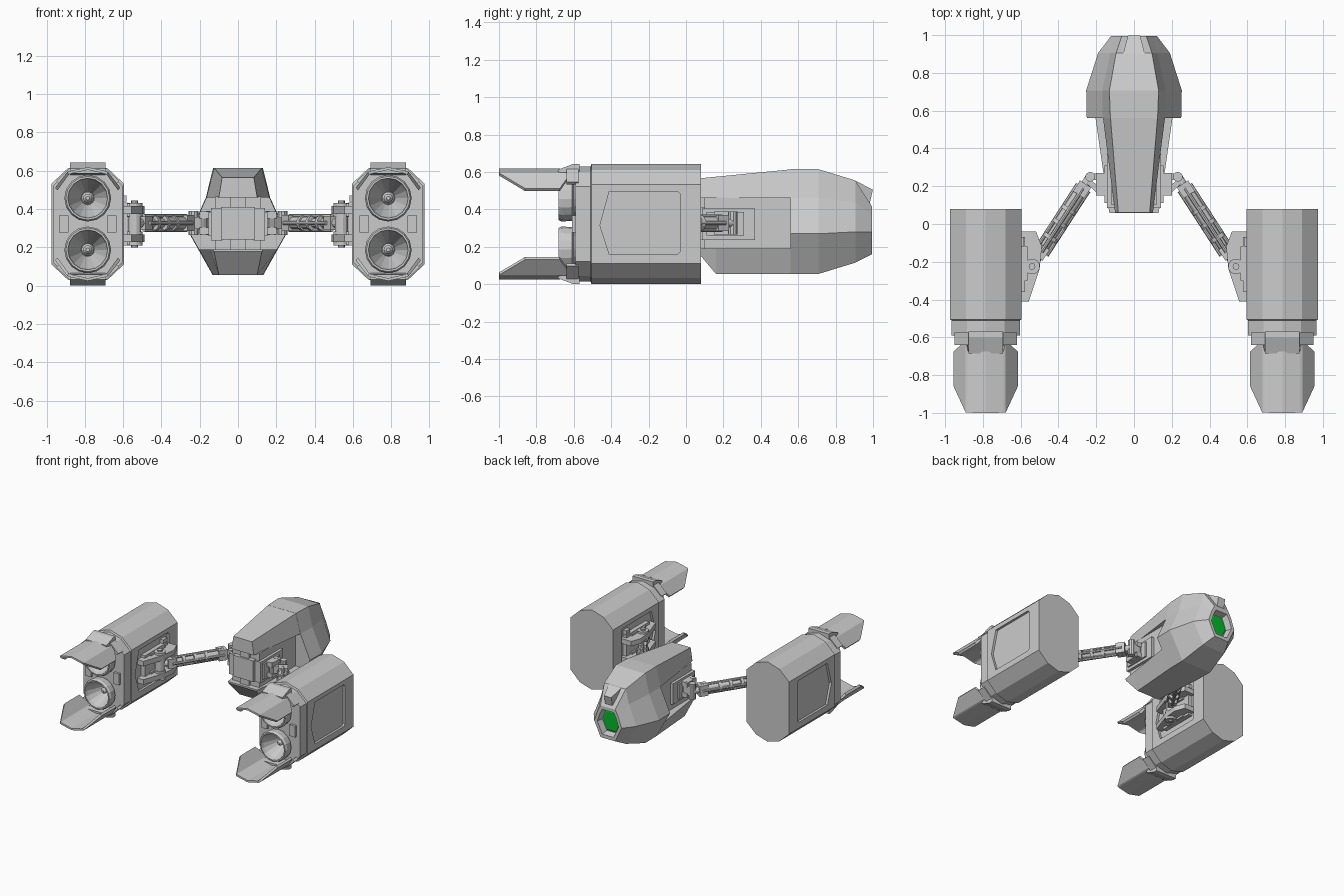
import bpy, bmesh, math
from mathutils import Vector

if "Cube" in bpy.data.objects:
    bpy.data.objects.remove(bpy.data.objects["Cube"])

EX, EZ = 0.785, 0.322      # engine axis (right side)


def add_loft(bm, sections, closed_ends=True):
    """Skin a row of equal-length closed point loops."""
    rows = [[bm.verts.new(p) for p in s] for s in sections]
    n = len(rows[0])
    for a, b in zip(rows, rows[1:]):
        for i in range(n):
            j = (i + 1) % n
            bm.faces.new((a[i], a[j], b[j], b[i]))
    if closed_ends:
        bm.faces.new(rows[0])
        bm.faces.new(rows[-1])


def add_rod(bm, p, q, r, n=10, r2=None):
    p, q = Vector(p), Vector(q)
    d = (q - p).normalized()
    u = d.orthogonal().normalized()
    v = d.cross(u)
    ring = lambda c, rad: [c + (u * math.cos(t) + v * math.sin(t)) * rad
                           for t in (2 * math.pi * i / n for i in range(n))]
    add_loft(bm, [ring(p, r), ring(q, r if r2 is None else r2)])


def add_beam(bm, p, q, w, h):
    """Box running from p to q; w is the level width, h the height."""
    p, q = Vector(p), Vector(q)
    s = (q - p).normalized().cross(Vector((0, 0, 1))).normalized() * w / 2
    up = Vector((0, 0, h / 2))
    add_loft(bm, [[c + s + up, c - s + up, c - s - up, c + s - up] for c in (p, q)])


def add_box(bm, x0, x1, y0, y1, z0, z1):
    add_loft(bm, [[(x, y0, z0), (x, y1, z0), (x, y1, z1), (x, y0, z1)] for x in (x0, x1)])


def add_lathe(bm, c, profile, n=16):
    """Spin (radius, y) pairs round an axis along y."""
    add_loft(bm, [[(c[0] + r * math.cos(2 * math.pi * i / n), y,
                    c[1] + r * math.sin(2 * math.pi * i / n)) for i in range(n)]
                  for r, y in profile])


def finish(name, bm, mirror=True):
    bmesh.ops.recalc_face_normals(bm, faces=bm.faces)
    me = bpy.data.meshes.new(name)
    bm.to_mesh(me)
    bm.free()
    ob = bpy.data.objects.new(name, me)
    bpy.context.collection.objects.link(ob)
    if mirror:
        ob.modifiers.new("mirror", 'MIRROR')
    return ob


def hull(y, half):
    """Symmetric cross-section at y from right-hand (x, z) points."""
    pts = half + [(-x, z) for x, z in reversed(half)]
    return [(x, y, z) for x, z in pts]


# ---- Central pod: nose shell with hollow eye socket
nose = [(.065, .415), (.09, .37), (.122, .28), (.065, .16)]
inner = lambda k: [(x * k, .288 + (z - .288) * k) for x, z in nose]
bm = bmesh.new()
add_loft(bm, [hull(.56, [(.125, .615), (.165, .46), (.25, .27), (.13, .055)]),
              hull(.708, [(.13, .615), (.168, .46), (.253, .27), (.132, .055)]),
              hull(.905, [(.095, .555), (.125, .44), (.19, .28), (.1, .115)]),
              hull(.995, nose), hull(.995, inner(.78)), hull(.945, inner(.68))])
finish("pod_shell", bm, False)

# Green eye
bm = bmesh.new()
add_loft(bm, [hull(.944, inner(.66)), hull(.952, inner(.55))])
eye = finish("eye_lens", bm, False)
green = bpy.data.materials.new("green")
green.diffuse_color = (0.0, 0.5, 0.02, 1)
green.use_nodes = True
green.node_tree.nodes["Principled BSDF"].inputs["Base Color"].default_value = green.diffuse_color
eye.data.materials.append(green)

# Upper and lower rear wedges
bm = bmesh.new()
add_loft(bm, [hull(.57, [(.125, .615), (.165, .46)]), hull(.06, [(.083, .565), (.1, .46)])])
finish("pod_upper_wedge", bm, False)
bm = bmesh.new()
add_loft(bm, [hull(.57, [(.205, .19), (.13, .055)]), hull(.16, [(.146, .19), (.1, .055)]),
              hull(.057, [(.13, .19), (.125, .178)])])
finish("pod_lower_wedge", bm, False)

# Brow block over the eye
bm = bmesh.new()
add_loft(bm, [[(s * a, y, z) for s, a, y, z in
               ((-1, .058, .90, zt), (1, .058, .90, zt), (1, .032, yf, zf), (-1, .032, yf, zf))]
              for zt, yf, zf in ((.557, .999, .505), (.45, .975, .40))])
finish("brow_block", bm, False)

# Core between the wedges, with side mounting plates
bm = bmesh.new()
add_box(bm, -.12, .12, .10, .57, .185, .465)
add_box(bm, -.09, .09, .065, .12, .24, .41)
add_box(bm, -.04, .04, .08, .12, .185, .465)
finish("pod_core", bm, False)
bm = bmesh.new()
add_box(bm, .08, .142, .085, .37, .237, .405)
add_box(bm, .13, .155, .11, .31, .26, .385)
finish("pod_side_plate", bm)

# ---- Arms
bm = bmesh.new()
zc = .327
for z in (.285, .37):                       # clevis lugs on the pod
    add_box(bm, .14, .2, .15, .27, z - .018, z + .018)
for x, y, r in ((.165, .25, .02), (.18, .17, .02), (.232, .25, .026)):
    add_rod(bm, (x, y, .265), (x, y, .39), r)
add_beam(bm, (.165, .25, zc), (.235, .25, zc), .035, .07)
add_beam(bm, (.18, .17, zc), (.24, .225, zc), .03, .06)
finish("arm_inner_joint", bm)

bm = bmesh.new()
A, B = Vector((.232, .25, zc)), Vector((.54, -.225, zc))
at = lambda t, s=0, z=0: A.lerp(B, t) + Vector((.84, .54, 0)) * s + Vector((0, 0, z))
add_rod(bm, at(.02), at(.98), .024, 12)
add_rod(bm, at(.12), at(.5), .034, 12)
add_beam(bm, at(.08), at(.2), .07, .085)
add_beam(bm, at(.78), at(.9), .06, .075)
for t in (.35, .5, .66):                    # collars
    add_rod(bm, at(t), at(t + .04), .042, 12)
for s, z in ((0, .036), (0, -.036), (.034, 0), (-.034, 0)):   # side rods
    add_rod(bm, at(.12, s, z), at(.84, s, z), .011, 8)
finish("arm_strut", bm)

# ---- Engine mounts
bm = bmesh.new()
lug = [(.61, -.04), (.518, -.04), (.488, -.12), (.5, -.24), (.557, -.41), (.61, -.41)]
for z in (.247, .395):
    add_loft(bm, [[(x, y, z + d) for x, y in lug] for d in (-.02, .02)])
    add_box(bm, .565, .61, -.3, -.12, z - .035, z + .035)
    add_rod(bm, (.54, -.225, z - .037), (.54, -.225, z + .037), .042, 12)
add_rod(bm, (.54, -.225, .2), (.54, -.225, .445), .018, 10)
add_rod(bm, (.54, -.225, .28), (.54, -.225, .365), .035, 12)
add_box(bm, .578, .612, -.36, -.07, .21, .435)
add_box(bm, .582, .61, -.12, -.07, .44, .47)
finish("engine_mount", bm)

# ---- Engine body, with stepped tail band
half = [(0, .322), (.105, .29), (.19, .21), (.19, -.21), (.105, -.29)]
outline = half + [(-x, -z) for x, z in half]
sec = lambda y, k: [(EX + x * k, y, EZ + z * k) for x, z in outline]
bm = bmesh.new()
add_loft(bm, [sec(.08, 1), sec(-.505, 1), sec(-.51, .955), sec(-.59, .955)])
body = finish("engine_body", bm, False)

# Cutters: side panel recesses and nozzle wells
panel = [(-.46, .315), (-.41, .497), (-.045, .497), (-.03, .482), (-.03, .175), (-.045, .16), (-.41, .16)]
bm = bmesh.new()
for s in (1, -1):
    add_loft(bm, [[(EX + s * d, y, z) for y, z in panel] for d in (.172, .22)])
    add_lathe(bm, (EX, EZ + s * .135), [(.098, -.62), (.098, -.47)])
cutter = finish("engine_cutter", bm, False)
cutter.hide_render = True
mod = body.modifiers.new("cut", 'BOOLEAN')
mod.object, mod.solver = cutter, 'EXACT'
bpy.context.view_layer.objects.active = body
bpy.ops.object.modifier_apply(modifier="cut")
bpy.data.objects.remove(cutter)
body.modifiers.new("mirror", 'MIRROR')

# Nozzles with centre plugs
bm = bmesh.new()
for s in (1, -1):
    c = (EX, EZ + s * .135)
    add_lathe(bm, c, [(.097, -.5), (.1, -.6), (.118, -.61), (.122, -.665), (.114, -.682),
                      (.104, -.682), (.098, -.655), (.035, -.51)])
    add_lathe(bm, c, [(.034, -.5), (.034, -.545), (.024, -.56), (.024, -.59), (.01, -.605)], 10)
finish("nozzles", bm)

# Tail fittings: side blocks and petal hinges
bm = bmesh.new()
for s in (1, -1):
    add_box(bm, EX + s * .1, EX + s * .15, -.61, -.58, EZ - .045, EZ + .045)
    add_loft(bm, [[(EX + x, y, EZ + s * z) for y, z in
                   ((-.57, .322), (-.6, .322), (-.685, .29), (-.685, .265), (-.57, .255))]
                  for x in (-.092, .092)])
    for t in (-1, 1):
        add_loft(bm, [[(EX + t * x, y, EZ + s * z) for x, z in
                       ((.09, .295), (.165, .225), (.15, .21), (.085, .27))] for y in (-.575, -.64)])
finish("tail_fittings", bm)

# Exhaust petals: (x, z, back y, front y) per column
cols = [(.17, .19, -.86, -.675), (.106, .272, -.998, -.617),
        (.094, .277, -.999, -.675), (0, .297, -1.0, -.675)]
cols = [(-x, z, a, b) for x, z, a, b in cols] + cols[-2::-1]
bm = bmesh.new()
for s in (1, -1):
    add_loft(bm, [[(EX + x, a, EZ + s * z), (EX + x, b, EZ + s * z),
                   (EX + x * .93, b, EZ + s * (z - .014)), (EX + x * .93, a, EZ + s * (z - .014))]
                  for x, z, a, b in cols])
finish("exhaust_petals", bm)
